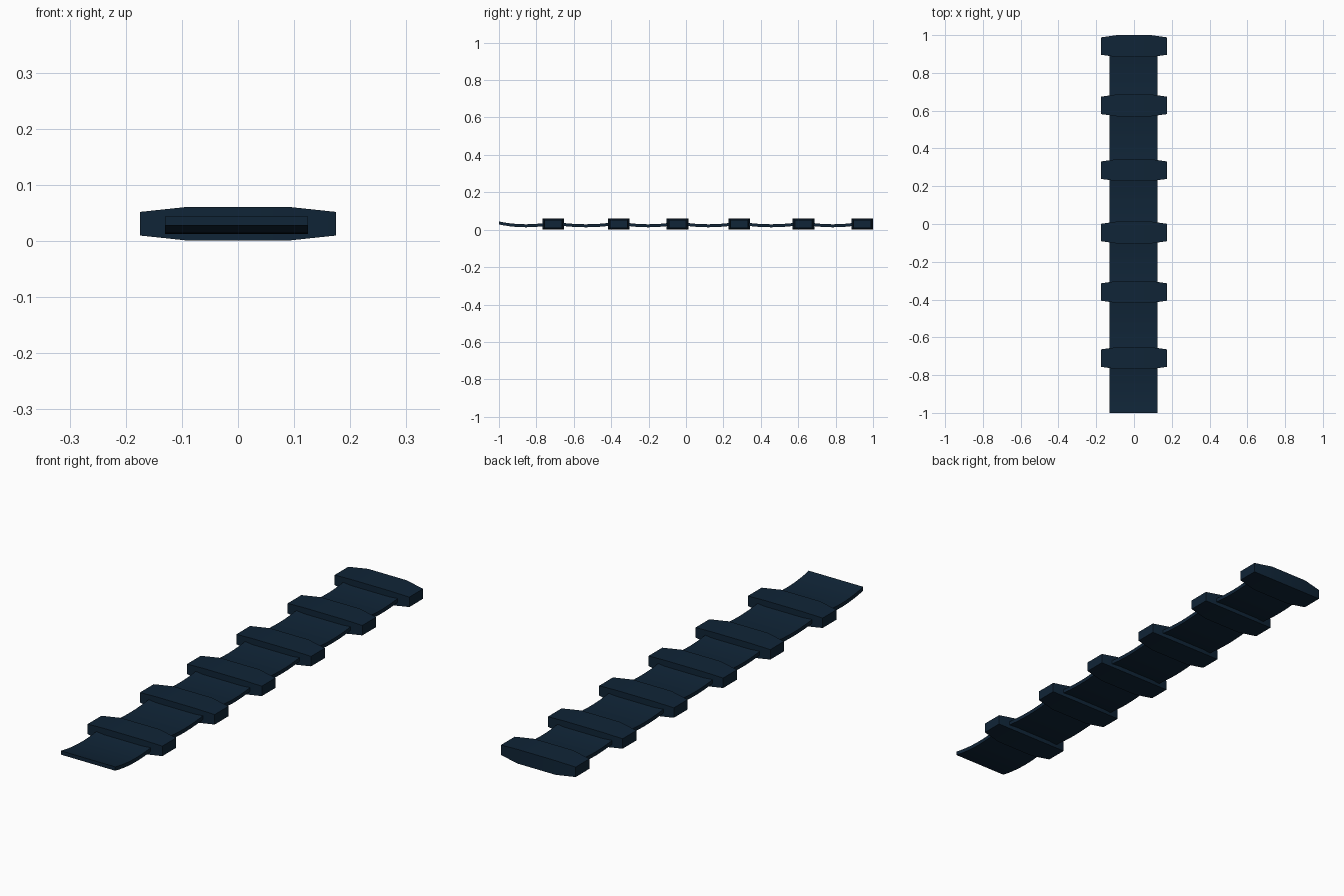
import bpy
import bmesh

if "Cube" in bpy.data.objects:
    bpy.data.objects.remove(bpy.data.objects["Cube"], do_unlink=True)

navy = bpy.data.materials.new("dark navy")
navy.use_nodes = True
colour = (0.005, 0.018, 0.038, 1)
navy.diffuse_color = colour
navy.node_tree.nodes["Principled BSDF"].inputs["Base Color"].default_value = colour

BLOCK_Y = [-0.71, -0.36, -0.045, 0.285, 0.628, 0.942]


def loft(name, rings):
    """Join rings of four points into a closed, capped solid."""
    bm = bmesh.new()
    loops = [[bm.verts.new(p) for p in ring] for ring in rings]
    for a, b in zip(loops, loops[1:]):
        for i in range(4):
            j = (i + 1) % 4
            bm.faces.new((a[i], a[j], b[j], b[i]))
    bm.faces.new(loops[0])
    bm.faces.new(loops[-1])
    bmesh.ops.recalc_face_normals(bm, faces=bm.faces)
    mesh = bpy.data.meshes.new(name)
    bm.to_mesh(mesh)
    bm.free()
    mesh.materials.append(navy)
    obj = bpy.data.objects.new(name, mesh)
    bpy.context.collection.objects.link(obj)
    bpy.ops.object.select_all(action='DESELECT')
    obj.select_set(True)
    bpy.context.view_layer.objects.active = obj
    bpy.ops.object.shade_smooth_by_angle(angle=0.6)
    return obj


# Tapered cross blocks: (x, half depth, half height)
STATIONS = [(-0.175, 0.046, 0.021), (-0.09, 0.058, 0.03),
            (0.09, 0.058, 0.03), (0.175, 0.046, 0.021)]
for n, y in enumerate(BLOCK_Y):
    loft(f"cross_block_{n + 1}",
         [[(x, y - d, 0.031 - h), (x, y + d, 0.031 - h),
           (x, y + d, 0.031 + h), (x, y - d, 0.031 + h)]
          for x, d, h in STATIONS])

# Thin strap that sags between the blocks
STEPS = 10
knots = [-1.0] + BLOCK_Y
path = []
for start, end in zip(knots, knots[1:]):
    for s in range(STEPS):
        t = s / STEPS
        path.append((start + (end - start) * t, 0.036 - 0.06 * t * (1 - t)))
path.append((knots[-1], 0.036))
loft("sagging_strap",
     [[(-0.13, y, z - 0.008), (0.125, y, z - 0.008),
       (0.125, y, z + 0.008), (-0.13, y, z + 0.008)] for y, z in path])
